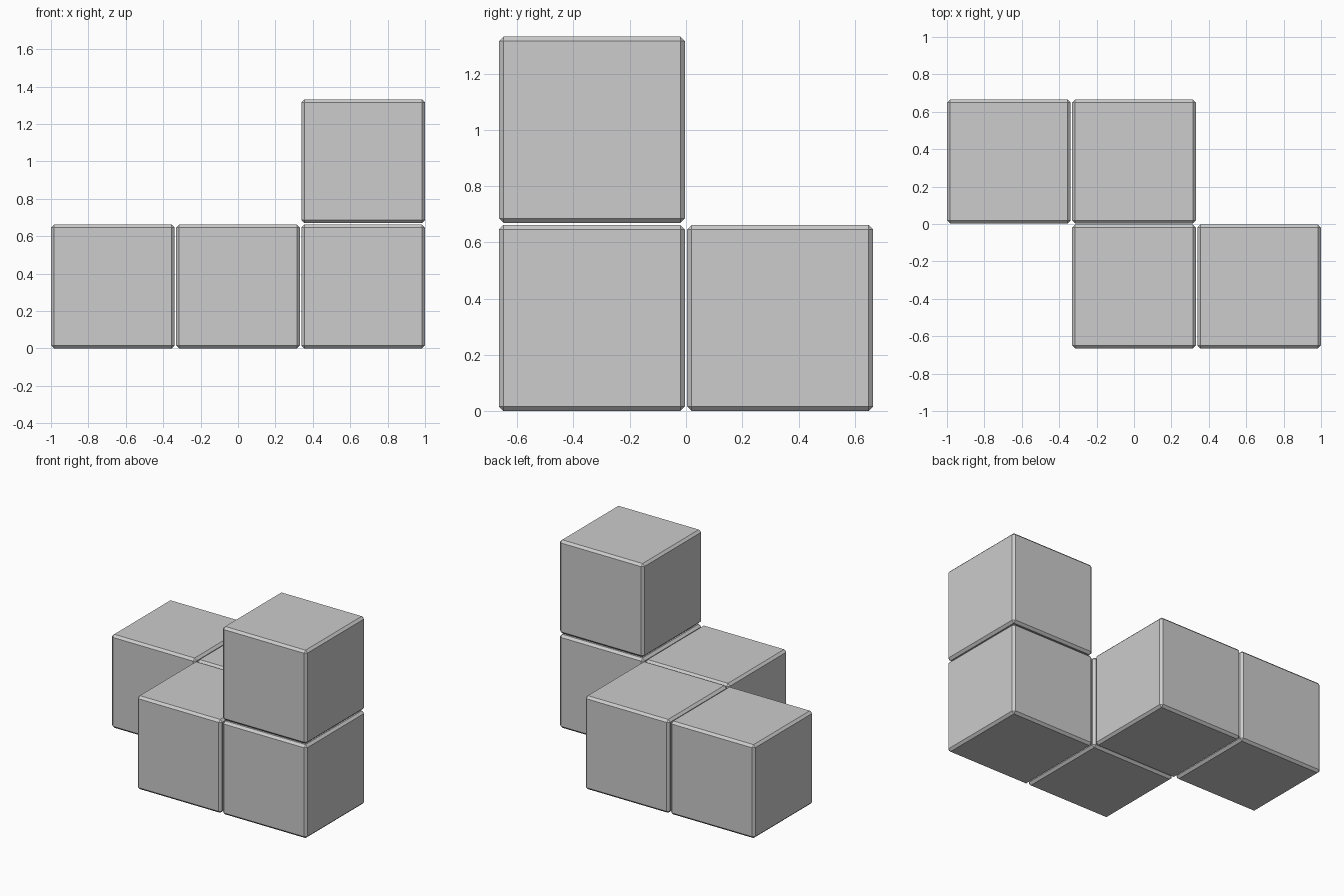
import bpy

if "Cube" in bpy.data.objects:
    bpy.data.objects.remove(bpy.data.objects["Cube"])

PITCH = 0.6692   # spacing between cube centres
SIZE = 0.6616    # edge length of one cube
BEVEL = 0.016

grey = bpy.data.materials.new("light_grey")
grey.diffuse_color = (0.604, 0.604, 0.604, 1)
grey.use_nodes = True
grey.node_tree.nodes["Principled BSDF"].inputs["Base Color"].default_value = grey.diffuse_color


def cube(name, i, j, k):
    """One chamfered cube at a grid cell."""
    bpy.ops.mesh.primitive_cube_add(
        size=SIZE, location=(i * PITCH, j * PITCH, SIZE / 2 + k * PITCH))
    ob = bpy.context.object
    ob.name = name
    ob.data.materials.append(grey)
    mod = ob.modifiers.new("chamfer", 'BEVEL')
    mod.width = BEVEL
    mod.segments = 1


# Zigzag base row of four cubes
cube("back_left_cube", -1, 0.5, 0)
cube("back_middle_cube", 0, 0.5, 0)
cube("front_middle_cube", 0, -0.5, 0)
cube("front_right_cube", 1, -0.5, 0)

# Raised cube on the front right corner
cube("upper_cube", 1, -0.5, 1)
